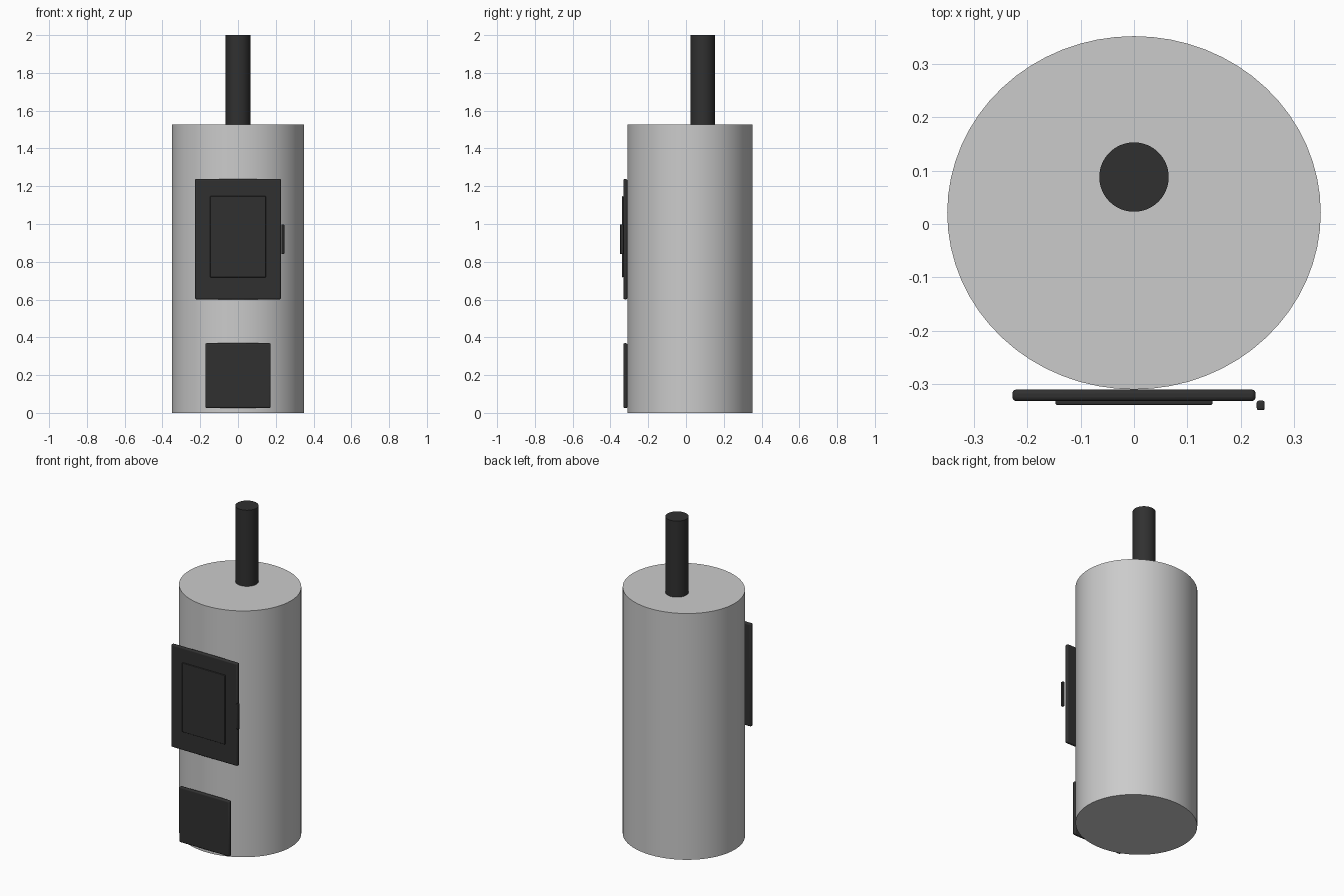
import bpy
import math

if "Cube" in bpy.data.objects:
    bpy.data.objects.remove(bpy.data.objects["Cube"])


def material(name, rgb):
    m = bpy.data.materials.new(name)
    m.diffuse_color = (*rgb, 1)
    m.use_nodes = True
    m.node_tree.nodes["Principled BSDF"].inputs["Base Color"].default_value = m.diffuse_color
    return m


STEEL = material("light grey steel", (0.6, 0.6, 0.6))
IRON = material("black iron", (0.03, 0.03, 0.03))


def cylinder(name, rx, ry, y, z0, z1, mat, sides=64):
    bpy.ops.mesh.primitive_cylinder_add(vertices=sides, radius=1, depth=1,
                                        location=(0, y, (z0 + z1) / 2))
    ob = bpy.context.object
    ob.name = name
    ob.scale = (rx, ry, z1 - z0)
    bpy.ops.object.transform_apply(location=False, rotation=False, scale=True)
    bpy.ops.object.shade_smooth_by_angle(angle=math.radians(30))
    ob.data.materials.append(mat)


def plate(name, x, y, z, mat, bevel):
    """Box from (min, max) pairs with rounded edges."""
    spans = (x, y, z)
    bpy.ops.mesh.primitive_cube_add(size=1, location=[(a + b) / 2 for a, b in spans])
    ob = bpy.context.object
    ob.name = name
    ob.scale = [b - a for a, b in spans]
    bpy.ops.object.transform_apply(location=False, rotation=False, scale=True)
    mod = ob.modifiers.new("rounded edges", "BEVEL")
    mod.width = bevel
    mod.segments = 3
    bpy.ops.object.shade_smooth_by_angle(angle=math.radians(35))
    ob.data.materials.append(mat)


# Stove drum and flue pipe
cylinder("stove_body", 0.35, 0.331, 0.021, 0, 1.528, STEEL)
cylinder("flue_pipe", 0.065, 0.065, 0.088, 1.52, 2.0, IRON)

# Fire door with raised window panel and handle
plate("fire_door", (-0.228, 0.228), (-0.332, -0.31), (0.601, 1.238), IRON, 0.008)
plate("door_window", (-0.147, 0.147), (-0.339, -0.33), (0.718, 1.147), IRON, 0.003)
plate("door_handle", (0.23, 0.245), (-0.349, -0.331), (0.84, 0.998), IRON, 0.004)

# Ash drawer below
plate("ash_drawer", (-0.173, 0.173), (-0.332, -0.31), (0.025, 0.369), IRON, 0.008)
